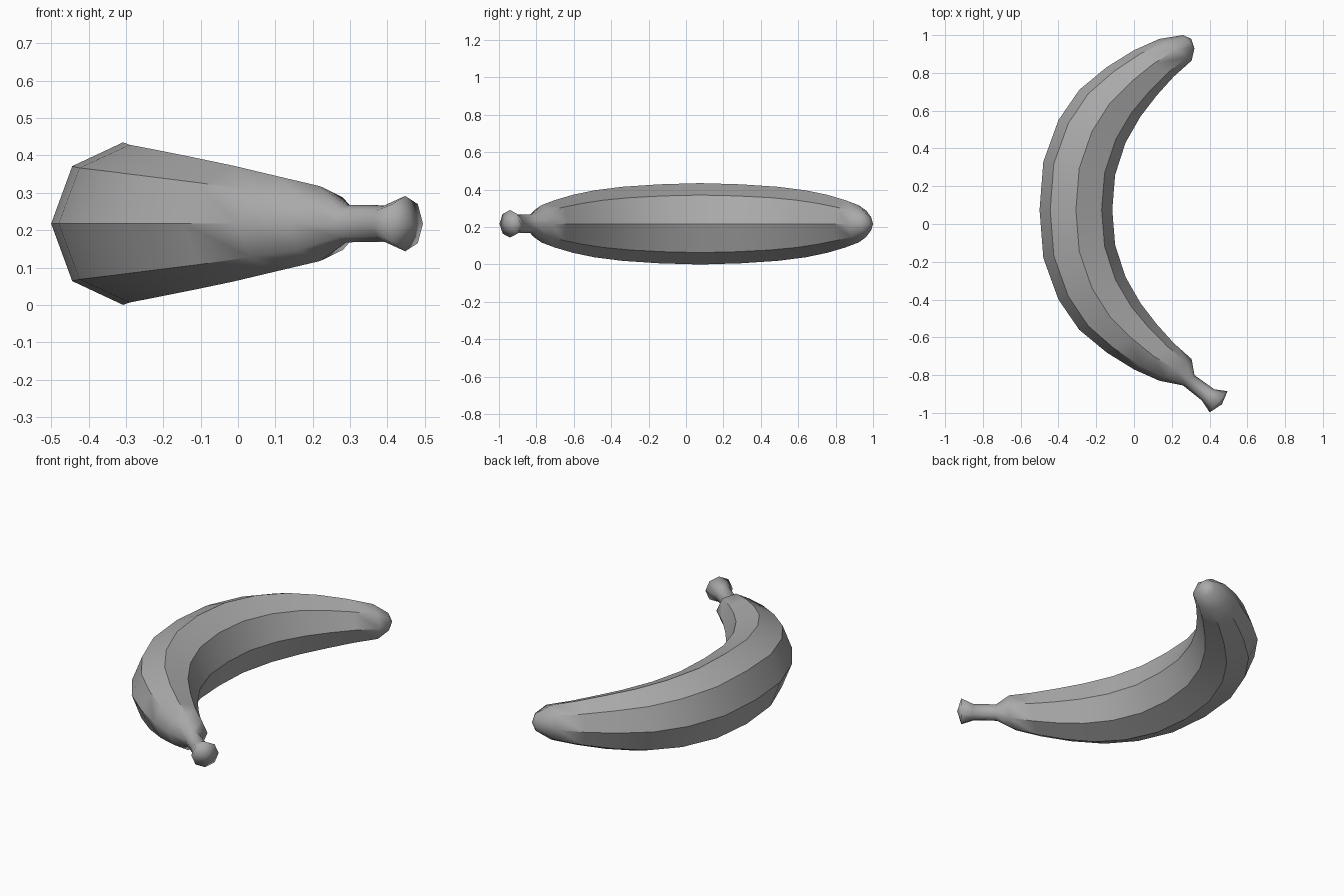
import bpy, bmesh, math
from mathutils import Vector

cube = bpy.data.objects.get("Cube")
if cube:
    bpy.data.objects.remove(cube)

SIDES = 8
MID_Z = 0.2175   # height of the symmetry plane
MID_Y = 0.075    # middle of the curved body

grey = bpy.data.materials.new("neutral grey")
grey.use_nodes = True
color = (0.4, 0.4, 0.4, 1)
grey.diffuse_color = color
grey.node_tree.nodes["Principled BSDF"].inputs["Base Color"].default_value = color


def add_ring(bm, outer, inner, half):
    """Octagon spanning outer to inner point in plan, with given half height."""
    o, i = Vector((*outer, MID_Z)), Vector((*inner, MID_Z))
    centre, arm = (o + i) / 2, (o - i) / 2
    angles = [2 * math.pi * k / SIDES for k in range(SIDES)]
    return [bm.verts.new(centre + arm * math.cos(a) + Vector((0, 0, half * math.sin(a))))
            for a in angles]


def loft(name, rings, start_cap=None, end_cap=None, is_sharp=None):
    """Skin the rings; a cap is the plan position of a closing point."""
    bm = bmesh.new()
    loops = [add_ring(bm, *r) for r in rings]
    for n, (a, b) in enumerate(zip(loops, loops[1:])):
        for k in range(SIDES):
            j = (k + 1) % SIDES
            bm.faces.new((a[k], a[j], b[j], b[k]))
        for k in range(SIDES):
            if is_sharp and is_sharp(n, k):
                bm.edges.get((a[k], b[k])).smooth = False
    for loop, cap in ((loops[0], start_cap), (loops[-1], end_cap)):
        if cap:
            tip = bm.verts.new((*cap, MID_Z))
            for k in range(SIDES):
                bm.faces.new((loop[k], loop[(k + 1) % SIDES], tip))
    bmesh.ops.recalc_face_normals(bm, faces=bm.faces)
    for f in bm.faces:
        f.smooth = True
    mesh = bpy.data.meshes.new(name)
    bm.to_mesh(mesh)
    bm.free()
    mesh.materials.append(grey)
    obj = bpy.data.objects.new(name, mesh)
    bpy.context.collection.objects.link(obj)
    return obj


# Half of the curved body, from the widest ring towards the end
half_body = [
    ((-0.50, 0.075), (-0.115, 0.075), 0.2175),
    ((-0.48, 0.33), (-0.10, 0.26), 0.211),
    ((-0.40, 0.55), (-0.045, 0.43), 0.198),
    ((-0.29, 0.71), (0.035, 0.57), 0.179),
    ((-0.145, 0.83), (0.12, 0.68), 0.155),
    ((0.0, 0.92), (0.21, 0.78), 0.127),
    ((0.135, 0.98), (0.305, 0.865), 0.10),
]
mirrored = [((o[0], 2 * MID_Y - o[1]), (i[0], 2 * MID_Y - i[1]), h)
            for o, i, h in half_body[:0:-1]]

# Narrow neck and flared stem, then the body and its blunt tip
stem = [
    ((0.40, -0.997), (0.495, -0.885), 0.074),
    ((0.36, -0.935), (0.425, -0.875), 0.049),
    ((0.26, -0.855), (0.32, -0.80), 0.05),
]
tip = [((0.26, 1.0), (0.32, 0.93), 0.05)]
first = len(stem)
last = first + len(mirrored) + len(half_body) - 1


def body_ridge(n, k):
    """Ridges run along the body and fade out towards the ends."""
    outer_side = k in (0, 1, SIDES - 1)
    return first + (1 if outer_side else 0) <= n < last


loft("banana", stem + mirrored + half_body + tip,
     start_cap=(0.465, -0.955), end_cap=(0.303, 0.98), is_sharp=body_ridge)
